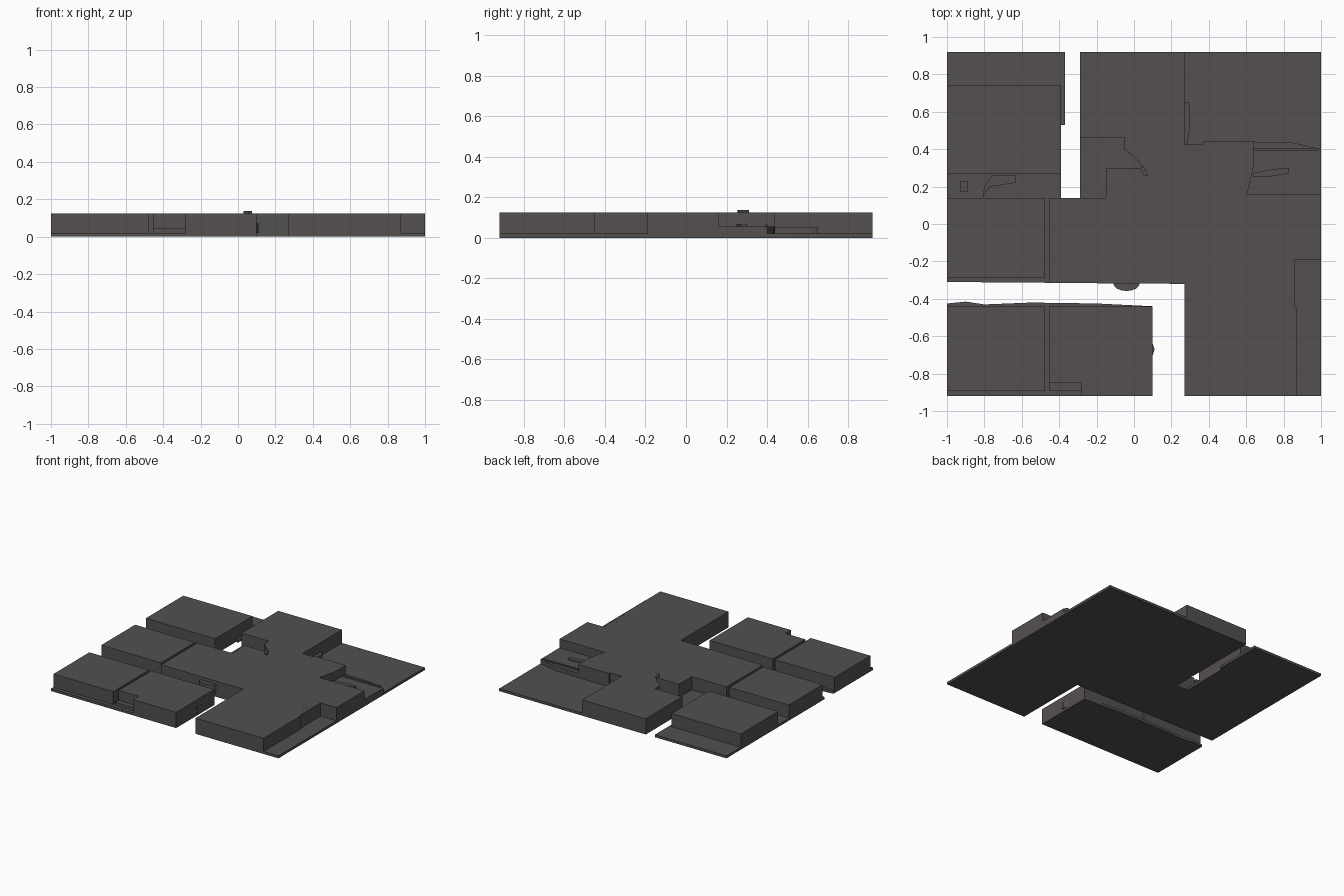
import bpy, bmesh, math

if "Cube" in bpy.data.objects:
    bpy.data.objects.remove(bpy.data.objects["Cube"])

mat = bpy.data.materials.new("dark_grey")
mat.diffuse_color = (0.088, 0.081, 0.078, 1)
mat.use_nodes = True
mat.node_tree.nodes["Principled BSDF"].inputs["Base Color"].default_value = mat.diffuse_color

BASE, TOP = 0.02, 0.125


def prism(name, pts, z0, z1):
    """Extrude a plan outline between two heights."""
    bm = bmesh.new()
    face = bm.faces.new([bm.verts.new((x, y, z0)) for x, y in pts])
    ext = bmesh.ops.extrude_face_region(bm, geom=[face], use_keep_orig=True)
    for v in ext["geom"]:
        if isinstance(v, bmesh.types.BMVert):
            v.co.z = z1
    bmesh.ops.recalc_face_normals(bm, faces=bm.faces[:])
    bmesh.ops.triangulate(bm, faces=[f for f in bm.faces if len(f.verts) > 4])
    me = bpy.data.meshes.new(name)
    bm.to_mesh(me)
    bm.free()
    me.materials.append(mat)
    ob = bpy.data.objects.new(name, me)
    bpy.context.collection.objects.link(ob)
    return ob


def box(name, x0, x1, y0, y1, z0, z1):
    return prism(name, [(x0, y0), (x1, y0), (x1, y1), (x0, y1)], z0, z1)


# Thin ground plates, split by the open slots
prism("main_plate", [(-1, -.31), (.27, -.32), (.27, -.92), (1, -.92), (1, .92),
                     (-.29, .92), (-.29, .14), (-.39, .14), (-.39, .53),
                     (-.37, .53), (-.37, .92), (-1, .92)], 0, BASE)
prism("front_plate", [(-1, -.92), (.1, -.92), (.1, -.44), (-.2, -.425),
                      (-.55, -.42), (-.8, -.43), (-.9, -.415), (-1, -.425)], 0, BASE)

# Large raised centre, with the back wing and the right arm
prism("centre_block", [(-.455, -.315), (.27, -.32), (.86, -.315), (.86, -.19),
                       (1, -.19), (1, .16), (.605, .16), (.64, .31), (.64, .44),
                       (.37, .44), (.37, .425), (.27, .425), (.27, .92),
                       (-.29, .92), (-.29, .46), (-.05, .46), (-.05, .40),
                       (.02, .34), (.05, .30), (-.15, .30), (-.15, .14),
                       (-.455, .14)], BASE, TOP)

# Raised rectangular blocks around the centre
box("front_right_block", .27, .87, -.92, -.45, BASE, TOP)
box("front_right_link", .27, .86, -.45, -.316, BASE, TOP)
box("left_block", -1, -.475, -.29, .135, BASE, TOP)
box("back_left_block", -1, -.39, .27, .74, BASE, TOP)
box("front_left_block", -1, -.475, -.89, -.44, BASE, TOP)
prism("front_middle_block", [(-.28, -.92), (.1, -.92), (.1, -.44), (-.455, -.44),
                             (-.455, -.85), (-.28, -.85)], BASE, TOP)

# Low steps and ledges
box("front_notch_step", -.455, -.28, -.89, -.85, BASE, .045)
prism("right_ledge", [(.605, .16), (1, .16), (1, .40), (.85, .435), (.64, .44),
                      (.64, .31)], BASE, .055)
prism("ledge_ridge", [(.64, .25), (.70, .25), (.83, .27), (.83, .30), (.76, .295),
                      (.64, .275)], .055, .068)
box("ledge_back_rim", .64, .98, .39, .405, .055, .065)
prism("back_wing_step", [(.27, .425), (.285, .43), (.30, .52), (.30, .62),
                         (.29, .65), (.27, .65)], BASE, .05)
prism("left_lane_step", [(-.81, .14), (-.77, .20), (-.63, .22), (-.63, .26),
                         (-.76, .26), (-.80, .20)], BASE, .035)
box("left_lane_stub", -.93, -.89, .17, .23, BASE, .05)

# Small rounded bumps on the edges
arc = [(-.04 + .07 * math.cos(a), -.318 + .04 * math.sin(a))
       for a in [math.pi + i * math.pi / 8 for i in range(9)]]
prism("front_edge_bump", arc, .03, .10)
prism("slot_bump", [(.1, -.70), (.11, -.67), (.1, -.64)], .02, .07)
prism("top_bump", [(.03, .30), (.055, .255), (.075, .26), (.05, .31)], TOP, .137)
